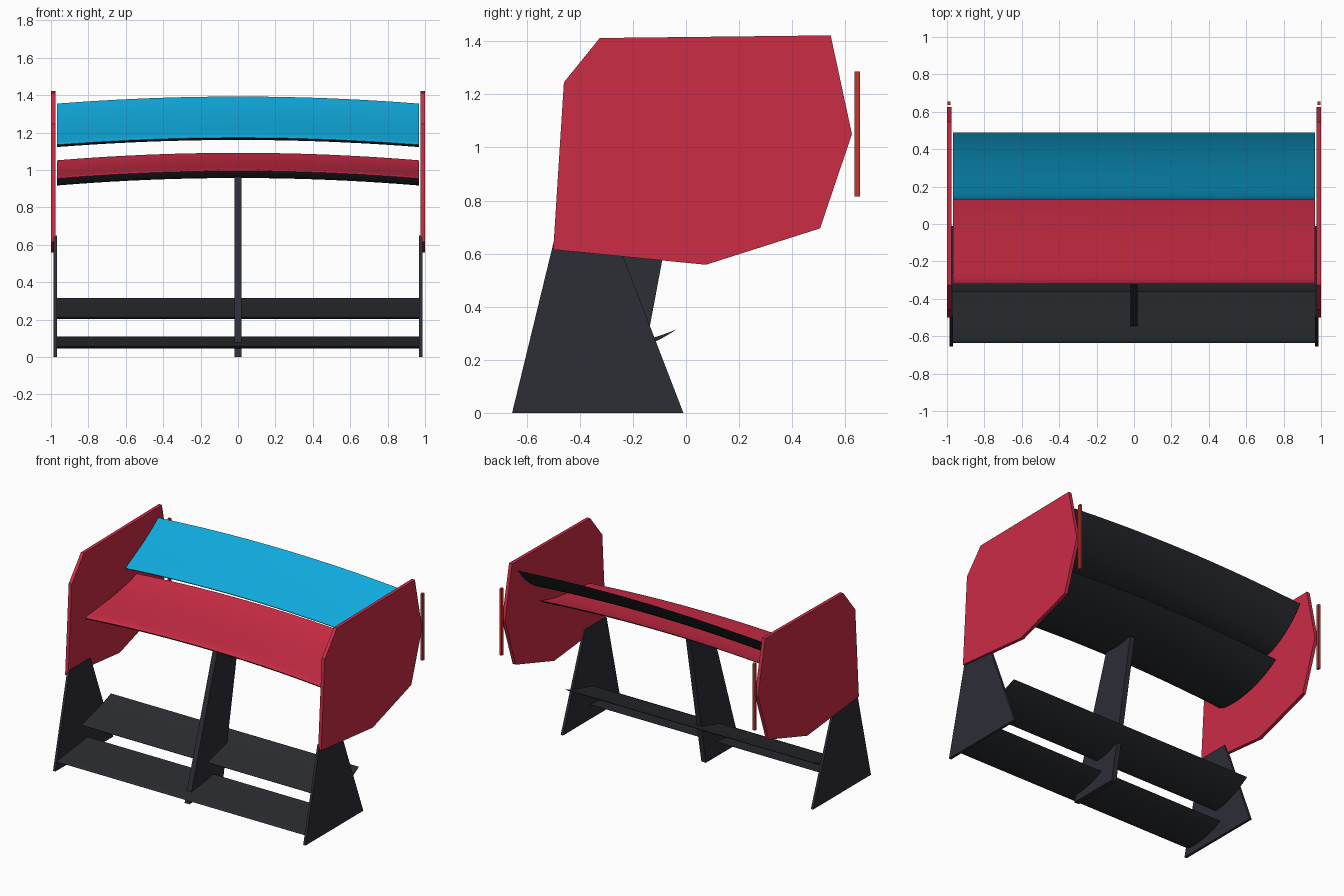
import bpy
import bmesh
from mathutils import Vector
from mathutils.geometry import interpolate_bezier

cube = bpy.data.objects.get("Cube")
if cube:
    bpy.data.objects.remove(cube, do_unlink=True)


def material(name, r, g, b):
    m = bpy.data.materials.new(name)
    m.use_nodes = True
    m.diffuse_color = (r, g, b, 1)
    node = next(n for n in m.node_tree.nodes if n.type == "BSDF_PRINCIPLED")
    node.inputs["Base Color"].default_value = (r, g, b, 1)
    return m


red = material("crimson paint", 0.60, 0.025, 0.06)
blue = material("sky blue paint", 0.005, 0.40, 0.72)
carbon = material("carbon black", 0.023, 0.025, 0.03)
strut = material("charcoal strut", 0.026, 0.026, 0.037)
lamp = material("lamp red", 0.58, 0.032, 0.027)


def finish(bm, name, mats, smooth=False):
    bmesh.ops.recalc_face_normals(bm, faces=bm.faces)
    mesh = bpy.data.meshes.new(name)
    bm.to_mesh(mesh)
    bm.free()
    for m in mats:
        mesh.materials.append(m)
    ob = bpy.data.objects.new(name, mesh)
    bpy.context.collection.objects.link(ob)
    if smooth:
        bpy.ops.object.select_all(action="DESELECT")
        ob.select_set(True)
        bpy.context.view_layer.objects.active = ob
        bpy.ops.object.shade_smooth_by_angle(angle=0.6)
    return ob


def plate(name, outline, x0, x1, mat):
    """Extrude a (y, z) outline from x0 to x1."""
    bm = bmesh.new()
    face = bm.faces.new([bm.verts.new((x0, y, z)) for y, z in outline])
    ext = bmesh.ops.extrude_face_region(bm, geom=[face])["geom"]
    verts = [v for v in ext if isinstance(v, bmesh.types.BMVert)]
    bmesh.ops.translate(bm, verts=verts, vec=(x1 - x0, 0, 0))
    return finish(bm, name, [mat])


def wing(name, nose, tail, top, under, arch, top_mat, steps=12, half=0.968):
    """Loft a cambered section along x, dropping the ends by arch."""
    def curve(handles):
        a, b = [Vector((0, *h)) for h in handles]
        return interpolate_bezier(Vector((0, *nose)), a, b, Vector((0, *tail)), steps + 1)

    upper, lower = curve(top), curve(under)
    section = upper + lower[-2:0:-1]
    spans = 20 if arch else 1
    bm = bmesh.new()
    rings = []
    for i in range(spans + 1):
        t = 2 * i / spans - 1
        rings.append([bm.verts.new((t * half, p.y, p.z + arch * (1 - t * t))) for p in section])
    n = len(section)
    for a, b in zip(rings, rings[1:]):
        for j in range(n):
            k = (j + 1) % n
            f = bm.faces.new((a[j], a[k], b[k], b[j]))
            f.material_index = 0 if j < steps else 1
    for ring in (rings[0], rings[-1]):
        bm.faces.new(ring).material_index = 1
    return finish(bm, name, [top_mat, carbon], smooth=True)


# Arched upper wings
wing("main_wing", (-0.32, 0.955), (0.25, 1.052),
     [(-0.32, 0.978), (0.05, 0.975)], [(-0.30, 0.90), (0.02, 0.885)], 0.04, red)
wing("upper_flap", (0.13, 1.135), (0.49, 1.355),
     [(0.135, 1.155), (0.35, 1.235)], [(0.15, 1.09), (0.36, 1.17)], 0.038, blue)

# Straight lower slats
wing("lower_slat", (-0.635, 0.06), (-0.30, 0.11),
     [(-0.63, 0.075), (-0.42, 0.085)], [(-0.61, 0.035), (-0.42, 0.04)], 0, carbon)
wing("upper_slat", (-0.36, 0.215), (-0.035, 0.315),
     [(-0.355, 0.225), (-0.15, 0.265)], [(-0.34, 0.18), (-0.15, 0.235)], 0, carbon)

# Central pylon reaching into the main wing
plate("center_pylon", [(-0.57, 0), (-0.197, 0), (-0.015, 0.975), (-0.25, 0.975)],
      -0.018, 0.018, strut)

# Mirrored side parts
end_outline = [(-0.325, 1.412), (0.545, 1.422), (0.625, 1.05), (0.505, 0.695),
               (0.075, 0.558), (-0.5, 0.615), (-0.46, 1.245)]
leg_outline = [(-0.655, 0), (-0.01, 0), (-0.26, 0.65), (-0.497, 0.65)]
lamp_outline = [(0.635, 0.815), (0.656, 0.815), (0.656, 1.285), (0.635, 1.285)]
for side, s in (("left", 1), ("right", -1)):
    plate(side + "_endplate", end_outline, s * 0.976, s * 1.0, red)
    plate(side + "_leg", leg_outline, s * 0.968, s * 0.986, strut)
    plate(side + "_rear_lamp", lamp_outline, s * 0.98, s * 0.997, lamp)
